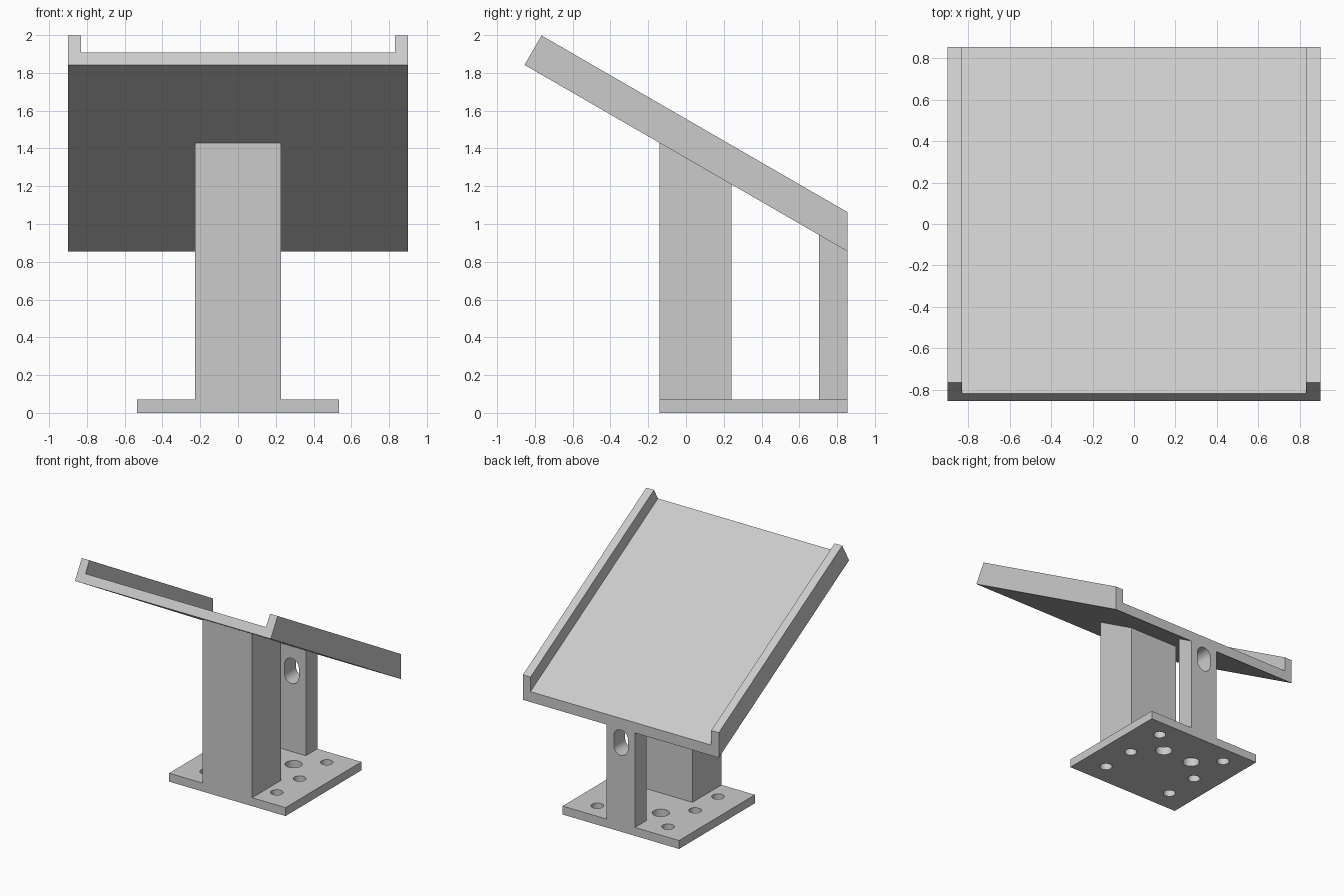
import bpy
import bmesh
from math import cos, pi, radians, sin, tan
from mathutils import Matrix, Vector

cube = bpy.data.objects.get("Cube")
if cube:
    bpy.data.objects.remove(cube)

grey = bpy.data.materials.new("light grey")
grey.use_nodes = True
colour = (0.6, 0.6, 0.6, 1)
grey.diffuse_color = colour
grey.node_tree.nodes["Principled BSDF"].inputs["Base Color"].default_value = colour

BACK = 0.855
FRONT = -0.14
BASE_TOP = 0.07
TILT = radians(30)


def underside(y):
    """Height of the tilted tray's underside at y."""
    return BACK + (BACK - y) * tan(TILT)


def add_object(name, bm):
    bmesh.ops.recalc_face_normals(bm, faces=bm.faces)
    mesh = bpy.data.meshes.new(name)
    bm.to_mesh(mesh)
    bm.free()
    mesh.materials.append(grey)
    obj = bpy.data.objects.new(name, mesh)
    bpy.context.collection.objects.link(obj)
    return obj


def extrude(bm, outline, depth):
    face = bm.faces.new([bm.verts.new(p) for p in outline])
    new = bmesh.ops.extrude_face_region(bm, geom=[face])["geom"]
    verts = [v for v in new if isinstance(v, bmesh.types.BMVert)]
    bmesh.ops.translate(bm, verts=verts, vec=depth)


def side_profile(name, half_width, points):
    """Extrude a (y, z) outline across the full width."""
    bm = bmesh.new()
    extrude(bm, [(-half_width, y, z) for y, z in points], (2 * half_width, 0, 0))
    return add_object(name, bm)


def cut(obj, cutter):
    mod = obj.modifiers.new("cut", "BOOLEAN")
    mod.operation = "DIFFERENCE"
    mod.solver = "EXACT"
    mod.object = cutter
    bpy.context.view_layer.objects.active = obj
    bpy.ops.object.modifier_apply(modifier=mod.name)
    bpy.data.objects.remove(cutter)
    obj.data.shade_smooth()
    obj.data.set_sharp_from_angle(angle=radians(30))


# Base plate with mounting holes
base = side_profile("base_plate", 0.535, [
    (FRONT, 0), (BACK, 0), (BACK, BASE_TOP), (FRONT, BASE_TOP)])
holes = [(0.325, y, 0.048) for y in (0.045, 0.345, 0.70)] + [(0.14, 0.53, 0.065)]
bm = bmesh.new()
for x, y, radius in holes:
    for side in (-1, 1):
        bmesh.ops.create_cone(bm, cap_ends=True, segments=32, radius1=radius,
                              radius2=radius, depth=0.4,
                              matrix=Matrix.Translation((side * x, y, 0)))
cut(base, add_object("hole_cutter", bm))


# Support posts with sloped tops
def post(name, half_width, front, back):
    return side_profile(name, half_width, [
        (front, BASE_TOP), (back, BASE_TOP),
        (back, underside(back)), (front, underside(front))])


post("front_post", 0.228, FRONT, 0.24)
back_post = post("back_post", 0.13, 0.705, BACK)

# Rounded slot through the back post
radius, low, high = 0.065, 0.70, 0.78
outline = []
for centre, start in ((high, 0), (low, pi)):
    for i in range(17):
        a = start + pi * i / 16
        outline.append((radius * cos(a), 0.6, centre + radius * sin(a)))
bm = bmesh.new()
extrude(bm, outline, (0, 0.4, 0))
cut(back_post, add_object("slot_cutter", bm))

# Tilted tray: channel section extruded down the slope, trimmed upright at the back
half, wall, floor, rim = 0.90, 0.07, 0.075, 0.18
section = [(-half, 0), (half, 0), (half, rim), (half - wall, rim),
           (half - wall, floor), (wall - half, floor), (wall - half, rim), (-half, rim)]
corner = Vector((0, -BACK, underside(-BACK)))
up = Vector((0, sin(TILT), cos(TILT)))
along = Vector((0, cos(TILT), -sin(TILT)))
bm = bmesh.new()
extrude(bm, [corner + up * h + Vector((x, 0, 0)) for x, h in section], along * 2.1)
trim = bmesh.ops.bisect_plane(bm, geom=bm.verts[:] + bm.edges[:] + bm.faces[:],
                              plane_co=(0, BACK, 0), plane_no=(0, 1, 0), clear_outer=True)
rim_edges = [e for e in trim["geom_cut"] if isinstance(e, bmesh.types.BMEdge)]
bmesh.ops.contextual_create(bm, geom=rim_edges)
add_object("tray", bm)
